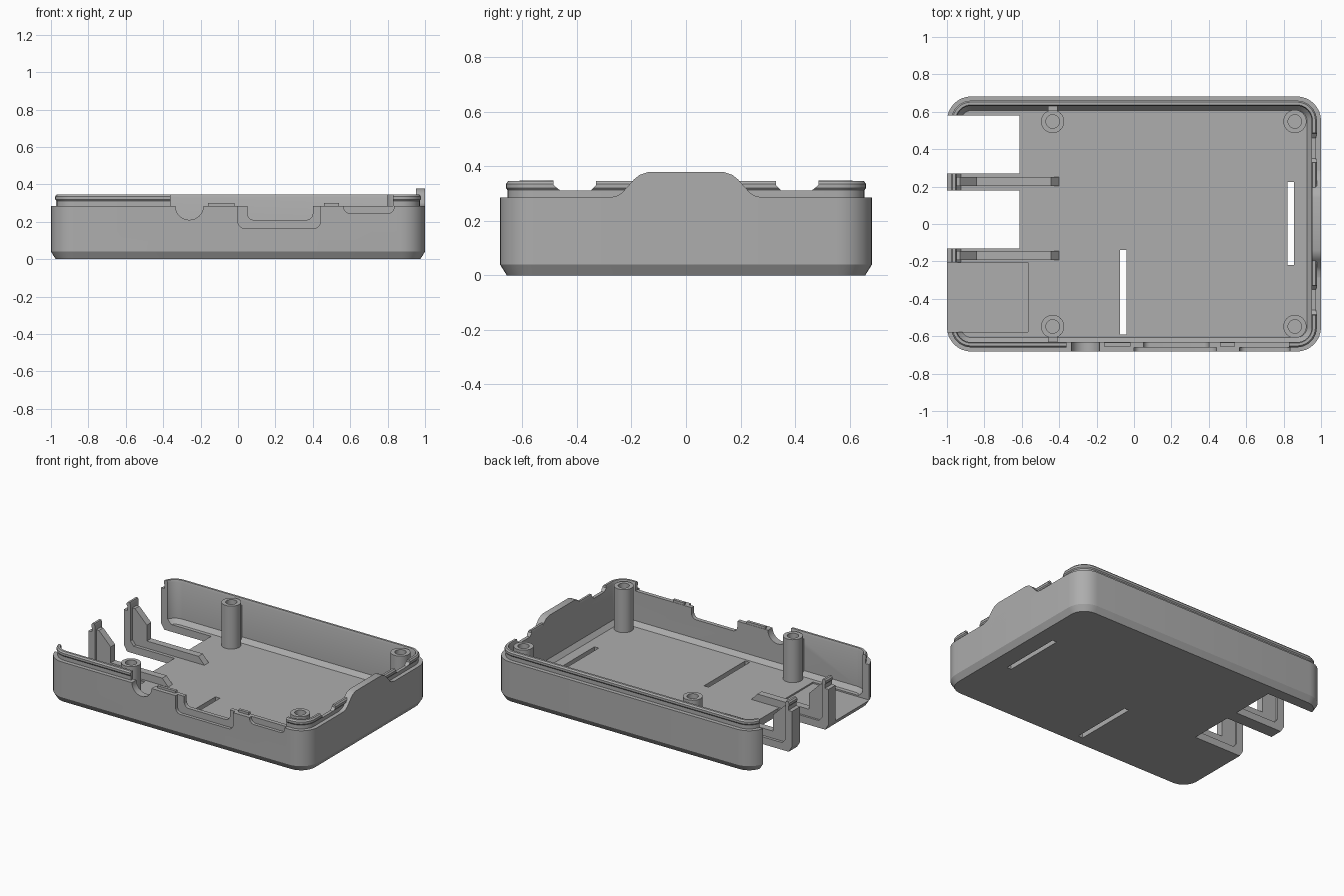
import bpy, math
from mathutils import Vector

cube = bpy.data.objects.get("Cube")
if cube:
    bpy.data.objects.remove(cube)

grey = bpy.data.materials.new("plain_grey")
COLOR = (0.42, 0.42, 0.42, 1)
grey.use_nodes = True
grey.diffuse_color = COLOR
grey.node_tree.nodes["Principled BSDF"].inputs["Base Color"].default_value = COLOR

HX, HY, CORNER = 1.0, 0.682, 0.13


def rounded_rect(x0, x1, y0, y1, r, steps=8):
    """Counter-clockwise outline with rounded corners."""
    centres = [(x1 - r, y1 - r), (x0 + r, y1 - r), (x0 + r, y0 + r), (x1 - r, y0 + r)]
    points = []
    for k, (cx, cy) in enumerate(centres):
        for i in range(steps + 1):
            a = math.pi / 2 * (k + i / steps)
            points.append((cx + r * math.cos(a), cy + r * math.sin(a)))
    return points


def circle(cx, cy, r, n=32):
    return [(cx + r * math.cos(math.tau * i / n), cy + r * math.sin(math.tau * i / n))
            for i in range(n)]


def loft(name, rings):
    """Closed solid through rings of equal length, capped at both ends."""
    n = len(rings[0])
    verts = [p for ring in rings for p in ring]
    faces = [tuple(reversed(range(n))), tuple(range(len(verts) - n, len(verts)))]
    for k in range(len(rings) - 1):
        for i in range(n):
            j = (i + 1) % n
            faces.append((k * n + i, k * n + j, (k + 1) * n + j, (k + 1) * n + i))
    mesh = bpy.data.meshes.new(name)
    mesh.from_pydata(verts, [], faces)
    mesh.materials.append(grey)
    obj = bpy.data.objects.new(name, mesh)
    bpy.context.collection.objects.link(obj)
    return obj


def prism(name, outline, axis, lo, hi):
    """Extrude a 2D outline: 'x' takes (y, z), 'y' takes (x, z), 'z' takes (x, y)."""
    place = {"x": lambda p, d: (d, p[0], p[1]),
             "y": lambda p, d: (p[0], d, p[1]),
             "z": lambda p, d: (p[0], p[1], d)}[axis]
    area = sum(a[0] * b[1] - b[0] * a[1]
               for a, b in zip(outline, outline[1:] + outline[:1]))
    if (area < 0) != (axis == "y"):
        outline = outline[::-1]
    return loft(name, [[place(p, d) for p in outline] for d in (lo, hi)])


def box(name, x0, x1, y0, y1, z0, z1):
    return prism(name, [(x0, y0), (x1, y0), (x1, y1), (x0, y1)], "z", z0, z1)


def cut(target, cutter):
    cutter.hide_render = True
    mod = target.modifiers.new("cut", "BOOLEAN")
    mod.operation, mod.solver, mod.object = "DIFFERENCE", "EXACT", cutter
    bpy.context.view_layer.objects.active = target
    bpy.ops.object.modifier_apply(modifier=mod.name)
    bpy.data.objects.remove(cutter)


# Tray: chamfered foot, outer wall, beaded lip, inner wall, floor
FLOOR, RIM, LIP = 0.05, 0.285, 0.345
section = [(0.025, 0), (0, 0.04), (0, RIM), (0.028, RIM), (0.028, 0.312), (0.022, 0.32),
           (0.022, 0.335), (0.03, LIP), (0.045, LIP), (0.05, 0.33), (0.05, FLOOR + 0.03),
           (0.075, FLOOR)]
tray = loft("tray", [
    [(x, y, z) for x, y in rounded_rect(-HX + d, HX - d, -HY + d, HY - d, CORNER - d)]
    for d, z in section])

# Open bays at the left-hand end, one of which keeps a thin floor
for y0, y1 in [(0.27, 0.58), (-0.13, 0.18)]:
    cut(tray, box("bay_cutter", -1.1, -0.612, y0, y1, -0.1, 0.5))
cut(tray, box("bay_cutter", -1.1, -0.567, -0.578, -0.207, 0.04, 0.5))

# Floor slots
cut(tray, box("slot_cutter", -0.075, -0.04, -0.59, -0.14, -0.1, 0.2))
cut(tray, box("slot_cutter", 0.822, 0.855, -0.22, 0.225, -0.1, 0.2))

# Front wall: removed lip, round port, stepped port and shallow recess
cut(tray, box("lip_cutter", -0.36, 0.83, -0.8, -0.6, RIM, 0.5))
cut(tray, prism("round_cutter", circle(-0.26, RIM, 0.075), "y", -0.8, -0.6))
for x0, x1, z0, depth in [(0, 0.44, 0.165, -0.66), (0.05, 0.4, 0.21, -0.6),
                          (0.565, 0.835, 0.245, -0.66)]:
    cut(tray, prism("port_cutter", rounded_rect(x0, x1, z0, 0.5, 0.035), "y", -0.8, depth))

# Notches in the right-hand lip, either side of the raised panel
for s in (-1, 1):
    notch = [(s * 0.5, 0.5), (s * 0.485, 0.33), (s * 0.46, 0.31), (s * 0.35, 0.31),
             (s * 0.33, 0.33), (s * 0.32, 0.5)]
    cut(tray, prism("notch_cutter", notch, "x", 0.9, 1.1))

# Raised end panel with eased slopes
half = [(0.285, RIM), (0.255, 0.29), (0.235, 0.302), (0.19, 0.352), (0.17, 0.368), (0.14, 0.378)]
panel = [(0.285, 0.2)] + half + [(-y, z) for y, z in reversed(half)] + [(-0.285, 0.2)]
parts = [tray, prism("raised_end_panel", panel, "x", 0.951, HX)]

# Small locating tabs on the front wall
for i, (x0, x1) in enumerate([(-0.16, -0.02), (0.46, 0.54)]):
    parts.append(box(f"front_tab_{i + 1}", x0, x1, -0.654, -0.634, 0.25, 0.301))

# Hollow screw pillars, the inner pair tied to the wall by short webs
for x in (-0.435, 0.86):
    for s in (-1, 1):
        side = "front" if s < 0 else "back"
        end = "inner" if x < 0 else "corner"
        rings = [[(px, py, z) for px, py in circle(x, s * 0.548, r)]
                 for r, z in [(0.062, 0.045), (0.062, 0.347), (0.036, 0.347), (0.036, 0.15)]]
        parts.append(loft(f"{side}_{end}_pillar", rings))
        if x < 0:
            ys = sorted((s * 0.6, s * 0.64))
            parts.append(box(f"{side}_pillar_web", x - 0.025, x + 0.025, *ys, 0.045, 0.3))

# Bracing ribs behind the two end posts
brace = [(-0.96, 0.03), (-0.96, 0.3), (-0.93, 0.3), (-0.84, 0.21), (-0.84, 0.1),
         (-0.445, 0.1), (-0.4, 0.05), (-0.4, 0.03)]
for name, y in [("back", 0.227), ("front", -0.168)]:
    parts.append(prism(f"{name}_post_brace", brace, "y", y - 0.024, y + 0.024))

# Smooth round surfaces, sharp edges kept
for obj in parts:
    bpy.ops.object.select_all(action="DESELECT")
    obj.select_set(True)
    bpy.context.view_layer.objects.active = obj
    bpy.ops.object.shade_smooth_by_angle(angle=math.radians(30))
